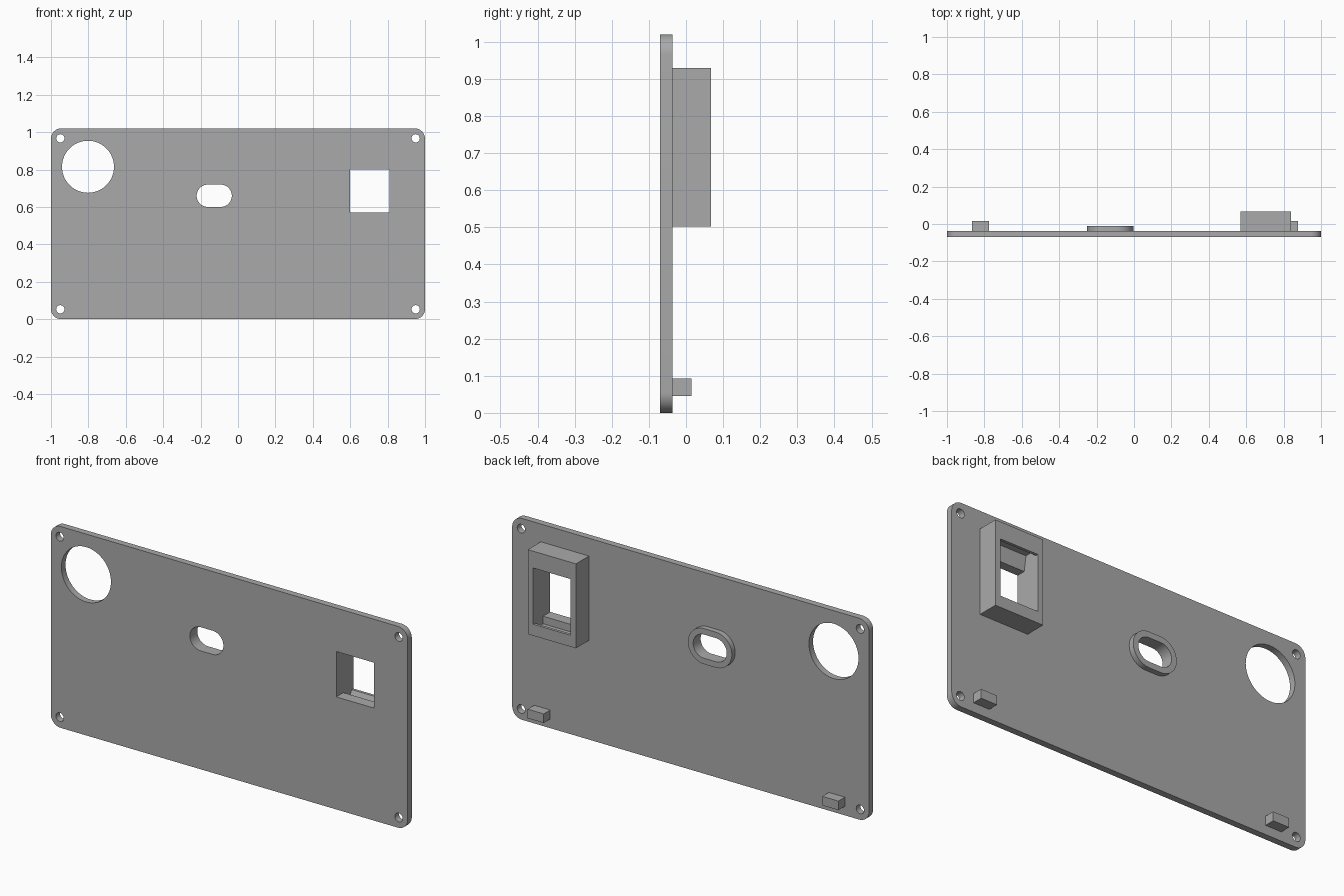
import bpy, bmesh
from math import sin, cos, pi, radians

cube = bpy.data.objects.get("Cube")
if cube:
    bpy.data.objects.remove(cube, do_unlink=True)

grey = bpy.data.materials.new("plain grey")
grey.use_nodes = True
colour = (0.4, 0.4, 0.4, 1)
grey.diffuse_color = colour
grey.node_tree.nodes["Principled BSDF"].inputs["Base Color"].default_value = colour

FRONT, PANEL_BACK, HOUSING_BACK = -0.07, -0.037, 0.067


def prism(name, base, step):
    """Solid made by sweeping a closed outline along a vector."""
    bm = bmesh.new()
    face = bm.faces.new([bm.verts.new(p) for p in base])
    new = bmesh.ops.extrude_face_region(bm, geom=[face])["geom"]
    bmesh.ops.translate(bm, vec=step, verts=[v for v in new if isinstance(v, bmesh.types.BMVert)])
    bmesh.ops.recalc_face_normals(bm, faces=bm.faces)
    mesh = bpy.data.meshes.new(name)
    bm.to_mesh(mesh)
    bm.free()
    mesh.materials.append(grey)
    obj = bpy.data.objects.new(name, mesh)
    bpy.context.collection.objects.link(obj)
    return obj


def rounded(name, x, z, half_w, half_h, r, y0, y1, steps=12):
    """Rounded rectangle, slot or disc facing the front."""
    points = []
    for k, (sx, sz) in enumerate([(1, 1), (-1, 1), (-1, -1), (1, -1)]):
        for i in range(steps + 1):
            a = (k + i / steps) * pi / 2
            p = (x + sx * (half_w - r) + r * cos(a), y0, z + sz * (half_h - r) + r * sin(a))
            if not points or max(abs(u - v) for u, v in zip(p, points[-1])) > 1e-5:
                points.append(p)
    if max(abs(u - v) for u, v in zip(points[0], points[-1])) < 1e-5:
        points.pop()
    return prism(name, points, (0, y1 - y0, 0))


def block(name, x0, x1, y0, y1, z0, z1):
    return prism(name, [(x0, y0, z0), (x1, y0, z0), (x1, y0, z1), (x0, y0, z1)], (0, y1 - y0, 0))


def cut(obj, cutters):
    bpy.context.view_layer.objects.active = obj
    for c in cutters:
        mod = obj.modifiers.new("cut", "BOOLEAN")
        mod.operation, mod.solver, mod.object = "DIFFERENCE", "EXACT", c
        bpy.ops.object.modifier_apply(modifier=mod.name)


# Main parts
panel = rounded("panel", 0, 0.51, 1, 0.51, 0.055, FRONT, PANEL_BACK)
housing = block("socket_housing", 0.57, 0.84, PANEL_BACK, HOUSING_BACK, 0.502, 0.93)
collar = rounded("slot_collar", -0.127, 0.66, 0.123, 0.09, 0.09, PANEL_BACK, -0.01)
for name, x in (("right_peg", -0.82), ("left_peg", 0.832)):
    block(name, x - 0.045, x + 0.045, PANEL_BACK, 0.015, 0.046, 0.092)

# Holes
holes = [rounded("screw_cutter", sx * 0.95, z, 0.022, 0.022, 0.022, -0.2, 0.2, 6)
         for sx in (-1, 1) for z in (0.053, 0.967)]
holes.append(rounded("round_cutter", -0.802, 0.815, 0.139, 0.139, 0.139, -0.2, 0.2, 16))
slot = rounded("slot_cutter", -0.127, 0.66, 0.094, 0.06, 0.06, -0.2, 0.2)

# Socket cavity: clip recesses behind the front lip, catches at the back
cavity = [(-0.2, 0.57), (-0.013, 0.57), (-0.013, 0.532), (0.039, 0.532), (0.053, 0.56), (0.2, 0.56),
          (0.2, 0.845), (0.053, 0.845), (0.039, 0.873), (-0.013, 0.873), (-0.025, 0.80), (-0.2, 0.80)]
socket = prism("socket_cutter", [(0.6, y, z) for y, z in cavity], (0.21, 0, 0))

cut(panel, holes + [slot, socket])
cut(housing, [socket])
cut(collar, [slot])
for c in holes + [slot, socket]:
    bpy.data.objects.remove(c, do_unlink=True)

# Smooth the rounded edges only
bpy.ops.object.select_all(action="DESELECT")
for obj in (panel, collar):
    obj.select_set(True)
bpy.context.view_layer.objects.active = panel
bpy.ops.object.shade_smooth_by_angle(angle=radians(30))
